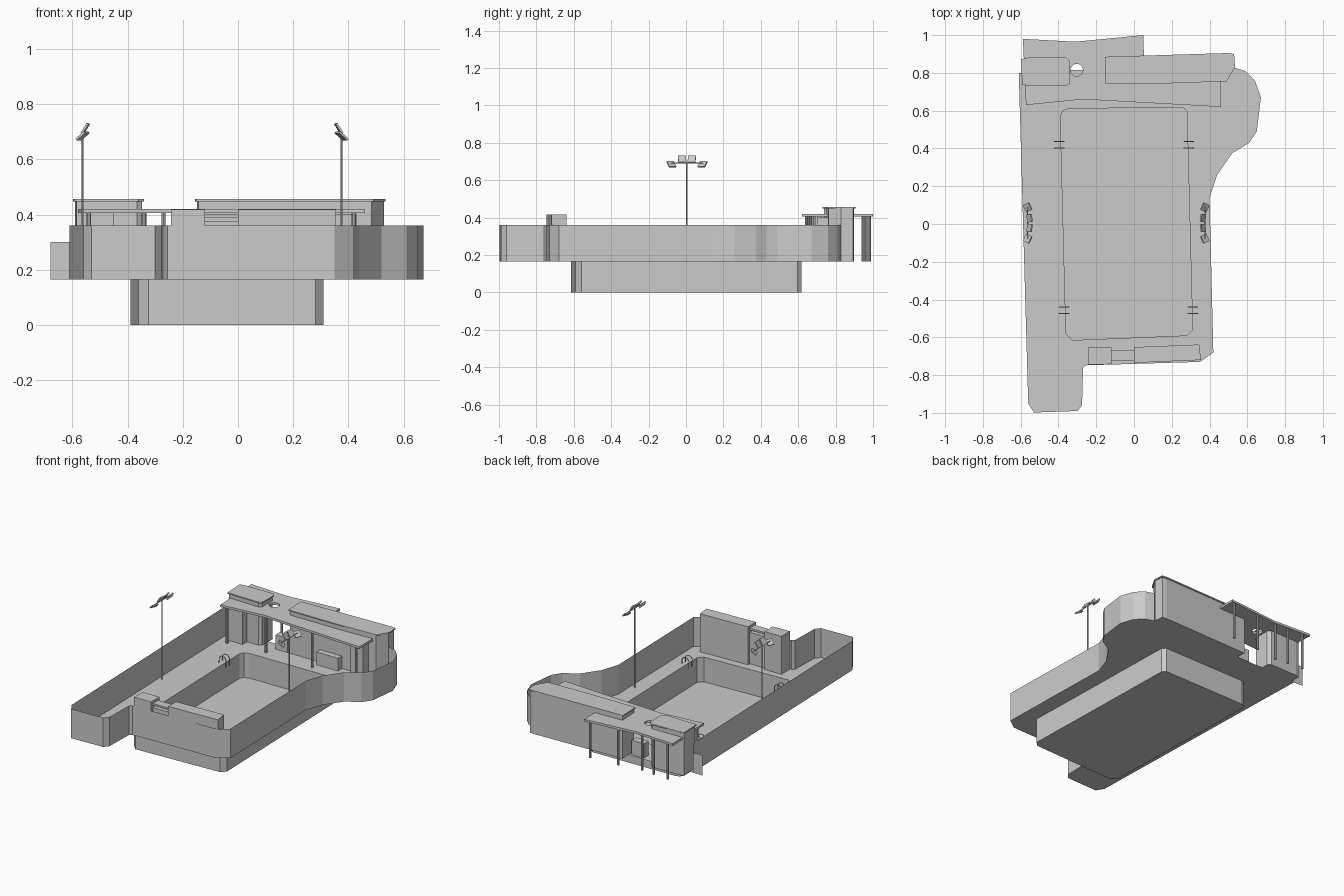
import bpy, bmesh, math
from mathutils import Vector, Matrix

if "Cube" in bpy.data.objects:
    bpy.data.objects.remove(bpy.data.objects["Cube"])

DECK, TOP = 0.165, 0.36


def finish(name, bm):
    bmesh.ops.recalc_face_normals(bm, faces=bm.faces)
    me = bpy.data.meshes.new(name)
    bm.to_mesh(me)
    bm.free()
    ob = bpy.data.objects.new(name, me)
    bpy.context.collection.objects.link(ob)
    return ob


def loop_edges(bm, pts, z, closed=True):
    vs = [bm.verts.new((x, y, z)) for x, y in pts]
    n = len(vs)
    return [bm.edges.new((vs[i], vs[(i + 1) % n])) for i in range(n if closed else n - 1)]


def raise_edges(bm, edges, h):
    r = bmesh.ops.extrude_edge_only(bm, edges=edges)["geom"]
    bmesh.ops.translate(bm, verts=[v for v in r if isinstance(v, bmesh.types.BMVert)], vec=(0, 0, h))


def sheet(name, pts, z0, z1, closed=False):
    bm = bmesh.new()
    raise_edges(bm, loop_edges(bm, pts, z0, closed), z1 - z0)
    return finish(name, bm)


def plate(name, loops, z):
    bm = bmesh.new()
    edges = [e for p in loops for e in loop_edges(bm, p, z)]
    bmesh.ops.triangle_fill(bm, use_beauty=True, edges=edges, normal=(0, 0, 1))
    return finish(name, bm)


def slab(name, loops, z0, z1):
    bm = bmesh.new()
    edges = []
    for p in loops:
        edges += loop_edges(bm, p, z0)
    bmesh.ops.triangle_fill(bm, use_beauty=True, edges=edges, normal=(0, 0, 1))
    r = bmesh.ops.extrude_face_region(bm, geom=bm.faces[:], use_keep_orig=True)["geom"]
    bmesh.ops.translate(bm, verts=[v for v in r if isinstance(v, bmesh.types.BMVert)], vec=(0, 0, z1 - z0))
    return finish(name, bm)


def box(name, x0, x1, y0, y1, z0, z1):
    return slab(name, [[(x0, y0), (x1, y0), (x1, y1), (x0, y1)]], z0, z1)


def inset(pts, d):
    cx = (min(p[0] for p in pts) + max(p[0] for p in pts)) / 2
    cy = (min(p[1] for p in pts) + max(p[1] for p in pts)) / 2
    w = max(p[0] for p in pts) - cx
    h = max(p[1] for p in pts) - cy
    return [(cx + (x - cx) * (1 - d / w), cy + (y - cy) * (1 - d / h)) for x, y in pts]


def circle(cx, cy, r, n):
    return [(cx + r * math.cos(2 * math.pi * i / n), cy + r * math.sin(2 * math.pi * i / n)) for i in range(n)]


def tube(name, pts, r, sides=1):
    cu = bpy.data.curves.new(name, "CURVE")
    cu.dimensions = "3D"
    cu.bevel_depth, cu.bevel_resolution, cu.use_fill_caps = r, sides, True
    sp = cu.splines.new("POLY")
    sp.points.add(len(pts) - 1)
    for p, c in zip(sp.points, pts):
        p.co = (*c, 1)
    ob = bpy.data.objects.new(name, cu)
    bpy.context.collection.objects.link(ob)
    return ob


# Outlines
pool = [(-0.39, 0.575), (-0.375, 0.6), (-0.345, 0.61), (0.26, 0.618), (0.28, 0.595),
        (0.31, -0.56), (0.28, -0.59), (-0.325, -0.615), (-0.36, -0.58)]
wall = [(-0.61, 0.80), (-0.56, -0.95), (-0.53, -0.998), (-0.30, -0.99), (-0.275, -0.96),
        (-0.27, -0.76), (-0.255, -0.748), (0.35, -0.73), (0.42, -0.68), (0.40, 0.14),
        (0.44, 0.26), (0.52, 0.375), (0.61, 0.43), (0.65, 0.49), (0.672, 0.67),
        (0.64, 0.76), (0.59, 0.81), (0.53, 0.828)]
back = [(0.525, 0.895), (-0.145, 0.88), (-0.145, 0.815), (-0.345, 0.815), (-0.345, 0.86),
        (-0.365, 0.878), (-0.57, 0.875), (-0.592, 0.865), (-0.59, 0.80)]
left_house = [(-0.598, 0.872), (-0.592, 0.735), (-0.36, 0.73), (-0.34, 0.745),
              (-0.34, 0.862), (-0.36, 0.884), (-0.57, 0.88)]
right_house = [(-0.155, 0.885), (-0.15, 0.745), (0.2, 0.745), (0.49, 0.755), (0.535, 0.83),
               (0.53, 0.9), (0.50, 0.905)]
canopy = [(-0.588, 0.98), (-0.31, 0.965), (0.05, 1.0), (0.055, 0.76), (0.46, 0.76),
          (0.46, 0.62), (-0.27, 0.66), (-0.572, 0.63)]

# Sunken basin, deck and surrounding wall
sheet("pool_walls", pool, 0, DECK, True)
plate("pool_floor", [pool], 0)
plate("deck", [wall + back, pool], DECK)
sheet("perimeter_wall", wall, DECK, TOP)
sheet("side_wall_stub", [(-0.68, 0.80), (-0.61, 0.80)], DECK, 0.30)

# Two buildings with thin overhanging roofs
for name, pts in (("left_building", left_house), ("right_building", right_house)):
    slab(name, [inset(pts, 0.007)], DECK, 0.448)
    slab(name + "_roof", [pts], 0.448, 0.456)

# Canopy with round skylight and posts
slab("canopy", [canopy, circle(-0.303, 0.815, 0.033, 16)], 0.405, 0.42)
posts = [(0.02, 0.98), (-0.18, 0.968), (-0.34, 0.945), (-0.43, 0.955), (-0.54, 0.962),
         (-0.54, 0.655), (-0.27, 0.68), (0.08, 0.665), (0.42, 0.645)]
for x, y in posts:
    slab("canopy_post", [circle(x, y, 0.008, 8)], DECK, 0.405)

# Rooms and counters below the canopy
box("left_kiosk", -0.56, -0.45, 0.69, 0.74, DECK, 0.405)
box("right_kiosk", 0.34, 0.43, 0.70, 0.76, DECK, 0.40)
box("low_counter", 0.08, 0.24, 0.71, 0.75, DECK, 0.25)
box("passage_counter", -0.25, -0.16, 0.75, 0.80, DECK, 0.26)

# Front pavilion blocks joined by rails
slab("front_block_small", [[(-0.243, -0.745), (-0.12, -0.742), (-0.12, -0.655), (-0.243, -0.655)]], DECK, 0.418)
slab("front_block_long", [[(0, -0.735), (0.355, -0.72), (0.345, -0.638), (0, -0.652)]], DECK, 0.418)
box("front_link", -0.12, 0, -0.725, -0.67, DECK, 0.375)
box("front_link_rail", -0.12, 0, -0.725, -0.67, 0.39, 0.402)

# Handrail pairs at the pool ladders
for x, y, s in ((-0.395, 0.42, 1), (0.29, 0.42, -1), (-0.37, -0.457, 1), (0.312, -0.457, -1)):
    for dy in (-0.018, 0.018):
        prof = [(-0.025, 0), (-0.025, 0.03), (-0.012, 0.045), (0.012, 0.045), (0.025, 0.03), (0.025, -0.02)]
        tube("ladder_rail", [(x + s * a, y + dy, DECK + b) for a, b in prof], 0.003)

# Floodlight masts with four tilted lamps each
for x, s in ((-0.563, 1), (0.375, -1)):
    slab("light_mast", [circle(x, 0.005, 0.004, 8)], DECK, 0.692)
    tube("light_crossbar", [(x, -0.08, 0.692), (x, 0.09, 0.692)], 0.003)
    for y, z, dx, tilt, yaw in ((-0.078, 0.685, 0, 40, -25), (-0.021, 0.712, 0.010, 58, -8),
                                (0.031, 0.712, 0.010, 58, 8), (0.088, 0.685, 0, 40, 25)):
        bm = bmesh.new()
        m = (Matrix.Translation((x + s * dx, y, z))
             @ Matrix.Rotation(math.radians(yaw * s), 4, "Z")
             @ Matrix.Rotation(math.radians(-tilt * s), 4, "Y")
             @ Matrix.Diagonal((0.042, 0.042, 0.008, 1)))
        bmesh.ops.create_cube(bm, size=1, matrix=m)
        finish("floodlight", bm)
